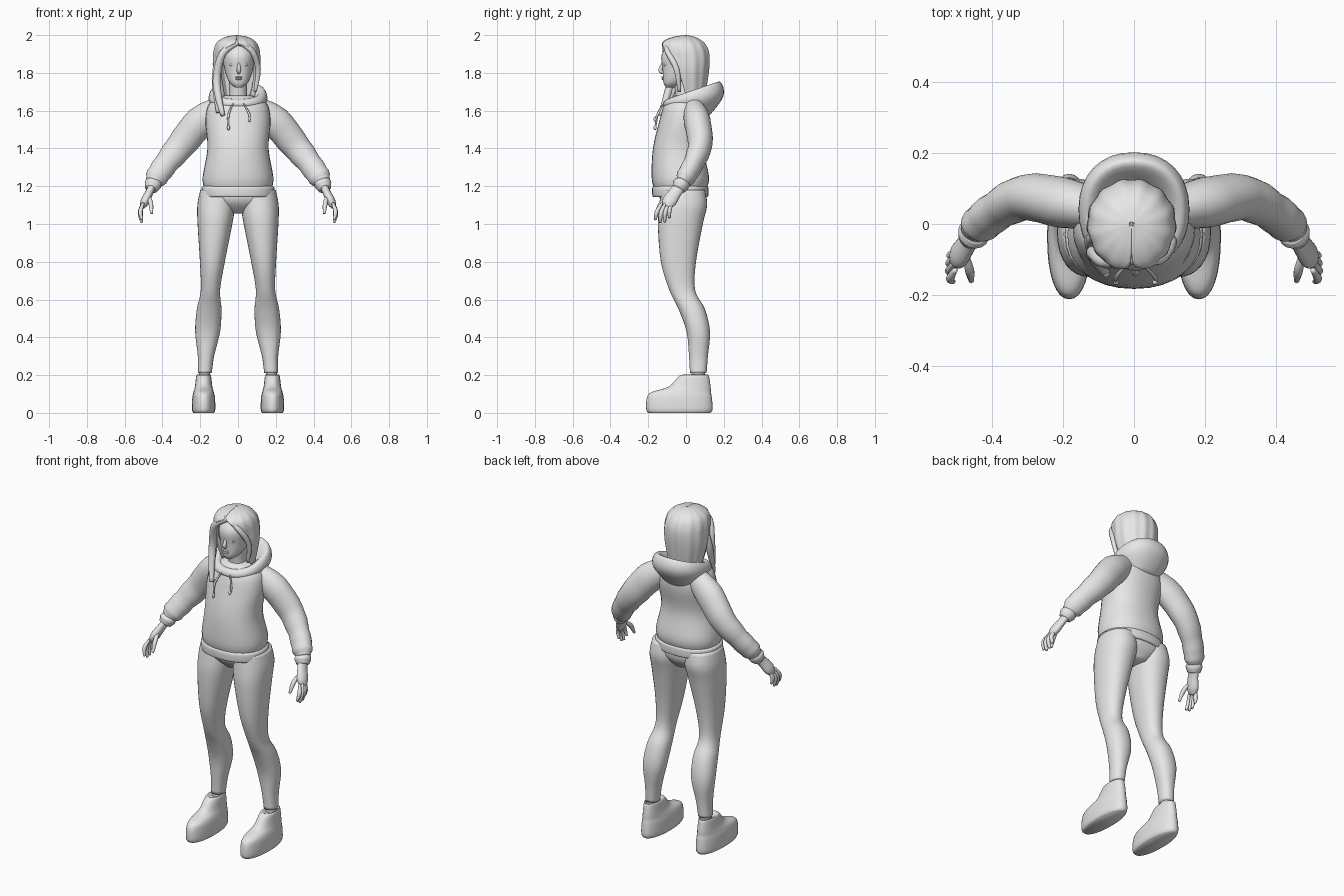
import bpy, bmesh, math
from mathutils import Vector

cube = bpy.data.objects.get("Cube")
if cube:
    bpy.data.objects.remove(cube)

shade = (0.8, 0.8, 0.8, 1)
grey = bpy.data.materials.new("plain grey")
grey.use_nodes = True
grey.diffuse_color = shade
grey.node_tree.nodes["Principled BSDF"].inputs["Base Color"].default_value = shade


def smooth_rows(rows, steps=4):
    """Run a smooth curve through a few key rows."""
    keys = [Vector(row) for row in rows]
    result = []
    for i in range(len(keys) - 1):
        start, end = keys[i], keys[i + 1]
        before = keys[max(i - 1, 0)]
        after = keys[min(i + 2, len(keys) - 1)]
        for step in range(steps):
            t = step / steps
            leave, arrive = (end - before) / 2, (after - start) / 2
            bend = leave * (t * (1 - t) ** 2) - arrive * (t * t * (1 - t))
            ease = t * t * (3 - 2 * t)
            result.append(start.lerp(end, ease) + bend)
    return result + [keys[-1]]


def skin(name, rings, mirror=False, closed=True):
    """Join rings of points into a smooth surface."""
    bm = bmesh.new()
    rows = [[bm.verts.new(point) for point in ring] for ring in rings]
    count = len(rows[0])
    for low, high in zip(rows, rows[1:]):
        for j in range(count if closed else count - 1):
            k = (j + 1) % count
            bm.faces.new((low[j], low[k], high[k], high[j]))
    if closed:
        bm.faces.new(rows[0][::-1])
        bm.faces.new(rows[-1])
        bmesh.ops.recalc_face_normals(bm, faces=bm.faces)
    mesh = bpy.data.meshes.new(name)
    bm.to_mesh(mesh)
    bm.free()
    mesh.shade_smooth()
    mesh.materials.append(grey)
    obj = bpy.data.objects.new(name, mesh)
    bpy.context.collection.objects.link(obj)
    if mirror:
        obj.modifiers.new("Mirror", "MIRROR").use_mirror_merge = False
    return obj


def squared(value):
    """Push a sine towards a slightly boxier outline."""
    return math.copysign(abs(value) ** 0.9, value)


def loft(name, rows, x=0, lean=0, mirror=False, sides=32):
    """Stack outlines given as height, y centre, half width, half depth, slope."""
    rings = []
    for z, y, wide, deep, *slope in smooth_rows(rows):
        ring = []
        for j in range(sides):
            angle = math.tau * j / sides
            forward = -squared(math.cos(angle)) * deep
            ring.append((x + lean * z + squared(math.sin(angle)) * wide,
                         y + forward, z + forward * sum(slope)))
        rings.append(ring)
    return skin(name, rings, mirror)


def tube(name, path, flat=1, ripple=0, mirror=False, sides=16):
    """Sweep a round section along x, y, z, radius points."""
    path = smooth_rows(path)
    points = [row.xyz for row in path]
    rings = []
    for i, point in enumerate(points):
        ahead = points[min(i + 1, len(points) - 1)]
        along = (ahead - points[max(i - 1, 0)]).normalized()
        across = Vector((0, 1, 0))
        across = (across - along * along.dot(across)).normalized()
        other = along.cross(across)
        radius = path[i].w * (1 + ripple * math.sin(2 * i) * i / len(points))
        turns = [math.tau * j / sides for j in range(sides)]
        rings.append([point + radius * (across * math.cos(a) * flat + other * math.sin(a))
                      for a in turns])
    return skin(name, rings, mirror)


def strand(name, size, points, mirror=False):
    """Thin tube with rounded, narrowing ends."""
    path = []
    for i, point in enumerate(points):
        taper = math.sin(math.pi * (0.1 + 0.8 * i / (len(points) - 1)))
        path.append((*point, size * math.sqrt(taper)))
    return tube(name, path, mirror=mirror, sides=10)


def blob(name, place, size):
    bpy.ops.mesh.primitive_uv_sphere_add(segments=16, ring_count=10, location=place, scale=size)
    obj = bpy.context.object
    obj.name = name
    obj.data.shade_smooth()
    obj.data.materials.append(grey)


# Shoes, ankles and leggings
loft("shoes", [
    (0, -.035, .055, .165), (.02, -.035, .062, .176), (.08, -.035, .06, .172),
    (.11, -.025, .054, .157), (.14, .02, .046, .11), (.2, .045, .038, .075),
    (.19, .06, .026, .05)], x=.182, mirror=True)
loft("ankles", [(.15, .065, .03, .036), (.24, .065, .03, .036)], x=.177, mirror=True)
loft("leggings", [
    (.21, .065, .037, .044), (.3, .066, .043, .05), (.43, .065, .066, .062),
    (.55, .03, .065, .07), (.65, -.02, .051, .068), (.8, -.04, .066, .093),
    (1, -.03, .092, .119), (1.1, -.015, .1, .127), (1.18, -.015, .09, .115)],
    x=.19, lean=-.068, mirror=True)
loft("hips", [(1.055, -.005, .05, .07), (1.12, -.015, .18, .12), (1.2, -.02, .17, .12)])

# Hooded top: body, hem band and hood
loft("hoodie_body", [
    (1.19, -.03, .18, .14), (1.25, -.03, .187, .152), (1.4, -.04, .162, .135),
    (1.55, -.01, .172, .13), (1.64, 0, .15, .11), (1.68, .01, .07, .07)])
loft("hoodie_hem", [(1.143, -.03, .185, .14), (1.15, -.03, .193, .148),
                    (1.19, -.03, .193, .149), (1.2, -.03, .183, .142)])
loft("hood", [
    (1.57, .03, .1, .09, 0), (1.65, .04, .153, .158, .17), (1.7, .035, .145, .15, .32),
    (1.7, .03, .115, .12, .32), (1.64, .01, .07, .07, .1)])

# Sleeves with gathered ends, and cuffs
tube("sleeves", [
    (.1, .04, 1.61, .065), (.2, .06, 1.54, .083), (.3, .075, 1.42, .076),
    (.38, .04, 1.32, .064), (.43, 0, 1.25, .06), (.45, -.02, 1.22, .04)],
    flat=.85, ripple=.05, mirror=True, sides=24)
tube("cuffs", [(.443, -.02, 1.23, .038), (.45, -.026, 1.21, .046), (.46, -.04, 1.185, .035)],
     mirror=True)

# Hands: flat palm, a fan of four fingers and a thumb
tube("palms", [(.455, -.03, 1.2, .022), (.468, -.055, 1.17, .021), (.492, -.088, 1.12, .024),
               (.506, -.1, 1.09, .014)], flat=1.6, mirror=True)
for i, label in enumerate(("index", "middle", "ring", "little")):
    arch = math.sin(math.pi * (i + .7) / 4)
    knuckle = Vector((.495 + .012 * arch, -.128 + .018 * i, 1.11))
    tip = Vector((.508, -.162 + .025 * i, 1.04 - .035 * arch))
    bent = knuckle.lerp(tip, .5) + Vector((.012, -.008, 0))
    strand(label + "_fingers", .012, [knuckle, bent, tip], mirror=True)
strand("thumbs", .013, [(.474, -.08, 1.15), (.462, -.13, 1.11), (.457, -.16, 1.055)], mirror=True)

# Neck and head
loft("neck", [(1.6, 0, .06, .055), (1.68, -.005, .048, .05), (1.78, -.01, .048, .06)])
loft("head", [
    (1.722, -.083, .018, .022), (1.75, -.065, .05, .055), (1.82, -.02, .076, .104),
    (1.9, -.016, .082, .112), (1.97, -.01, .045, .06)], x=.004)

# Face details
tube("nose", [(.004, -.118, 1.86, .005), (.004, -.136, 1.815, .011), (.004, -.12, 1.8, .008)])
blob("upper_lip", (.004, -.12, 1.777), (.021, .01, .005))
blob("lower_lip", (.004, -.119, 1.768), (.017, .011, .006))
for side, label in ((-1, "right"), (1, "left")):
    middle = .004 + side * .034
    blob(label + "_eye", (middle, -.108, 1.843), (.015, .012, .008))
    strand(label + "_eyebrow", .004, [(middle - side * .017, -.124, 1.863), (middle, -.118, 1.87),
                                      (middle + side * .02, -.1, 1.866)])

# Hair shell: wavy rings, open in front by an angle that closes towards the crown
rings = []
for z, y, wide, deep, gap in smooth_rows([
        (1.66, .015, .092, .085, 75), (1.8, .003, .122, .118, 63), (1.88, 0, .124, .126, 52),
        (1.93, -.01, .118, .126, 32), (1.965, -.015, .1, .107, 6), (1.99, -.01, .06, .06, 0),
        (2, 0, .004, .004, 0)]):
    left = math.radians(max(gap, 0) * 1.1)
    right = math.tau - left * .8
    ring = []
    for j in range(65):
        angle = left + (right - left) * j / 64
        wave = 1 + .018 * math.cos(13 * angle)
        ring.append((wave * wide * math.sin(angle) - .007, y - wave * deep * math.cos(angle), z))
    rings.append(ring)
shell = skin("hair", rings, closed=False).modifiers.new("Solidify", "SOLIDIFY")
shell.thickness, shell.offset = .025, -1

# Loose locks
strand("right_front_lock", .022, [
    (.01, -.1, 1.965), (-.08, -.105, 1.905), (-.112, -.08, 1.78), (-.105, -.1, 1.68),
    (-.08, -.137, 1.575)])
strand("right_back_lock", .02, [(-.1, -.03, 1.93), (-.12, -.05, 1.77), (-.105, -.115, 1.59)])
strand("left_front_lock", .016, [
    (-.02, -.1, 1.97), (.07, -.1, 1.92), (.106, -.05, 1.82), (.09, -.035, 1.7)])
strand("crown_lock", .011, [(-.1, -.06, 1.945), (-.02, -.01, 1.986), (.06, .07, 1.955)])

# Drawstrings with knotted ends
for x, low, label in ((-.05, 1.5, "right"), (.06, 1.545, "left")):
    strand(label + "_drawstring", .006, [(x / 2, -.118, 1.638), (x, -.15, 1.58), (x, -.163, low)])
    blob(label + "_knot", (x, -.164, low + .01), (.008, .008, .014))
